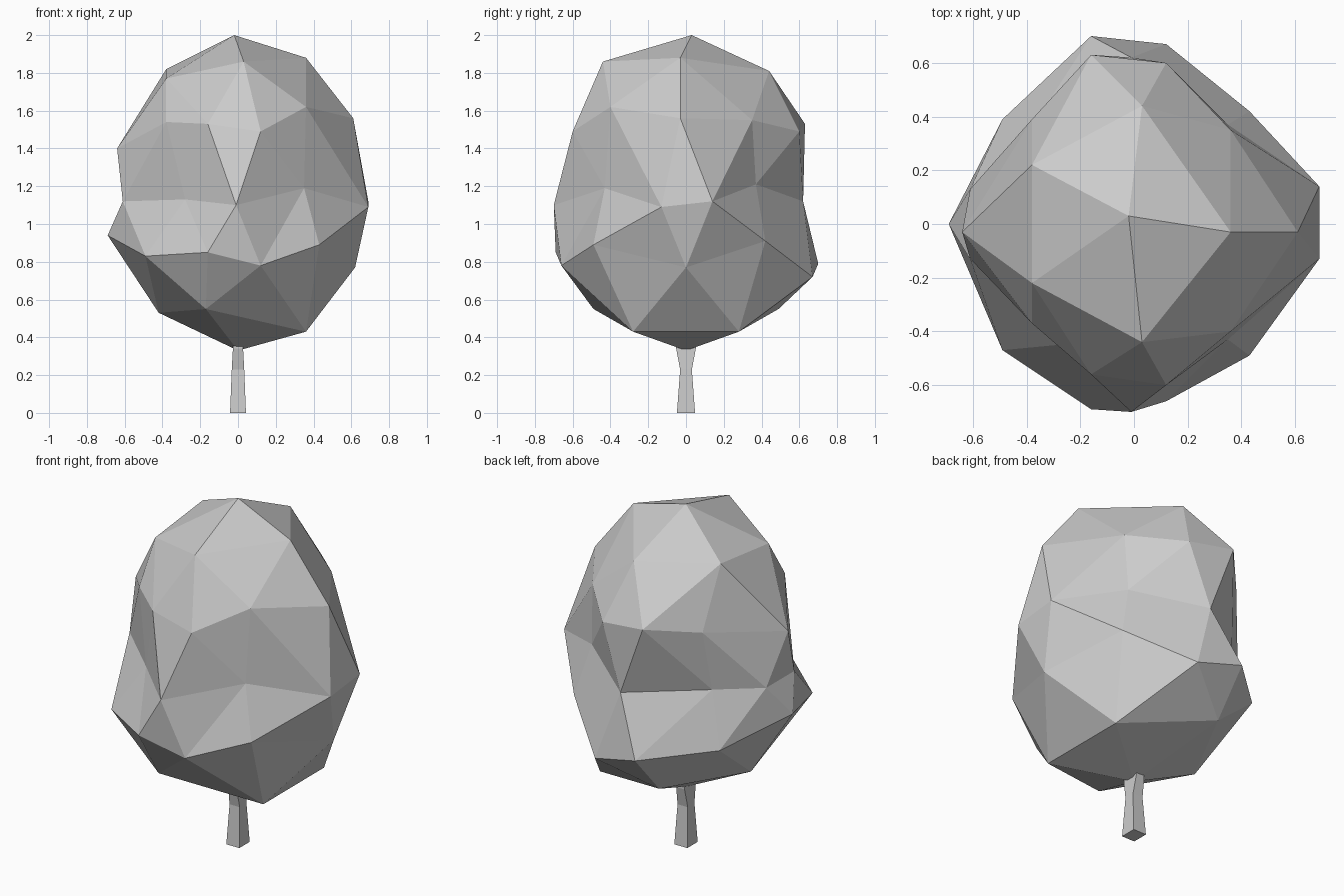
import bpy, bmesh

if "Cube" in bpy.data.objects:
    bpy.data.objects.remove(bpy.data.objects["Cube"])

# Front half of the crown: one row per icosphere ring (top to bottom), left to right
rings = [
    [(-.02, .03, 2.0)],
    [(-.38, -.22, 1.77), (.03, -.44, 1.86), (.36, -.03, 1.88)],
    [(-.64, -.03, 1.40), (-.16, -.56, 1.53), (.36, -.40, 1.62)],
    [(-.38, -.37, 1.54), (.12, -.60, 1.49), (.61, -.03, 1.56)],
    [(-.61, -.13, 1.12), (-.28, -.45, 1.13), (-.01, -.70, 1.10), (.35, -.43, 1.19), (.69, -.13, 1.09)],
    [(-.69, 0, .94), (-.16, -.69, .85), (.43, -.49, .89)],
    [(-.49, -.47, .83), (.12, -.66, .78), (.62, 0, .77)],
    [(-.42, 0, .53), (-.17, -.49, .55), (.36, -.28, .43)],
    [(0, 0, .33)],
]
# Offsets that make the mirrored back half irregular: (ring, index): (dx, dy, dz)
back_nudge = {
    (1, 0): (0, 0, .05), (1, 1): (0, 0, -.05),
    (2, 1): (0, .07, 0), (2, 2): (0, -.05, -.07),
    (3, 0): (0, .02, -.06),
    (4, 1): (-.12, -.12, 0), (4, 2): (0, -.08, .02), (4, 3): (0, -.06, .02), (4, 4): (0, .01, .03),
    (5, 1): (0, .01, -.06), (5, 2): (0, -.07, .02),
    (6, 0): (0, -.08, -.01), (6, 1): (0, .01, -.06),
}


def add_object(name, bm):
    bmesh.ops.recalc_face_normals(bm, faces=bm.faces)
    mesh = bpy.data.meshes.new(name)
    bm.to_mesh(mesh)
    bm.free()
    obj = bpy.data.objects.new(name, mesh)
    bpy.context.collection.objects.link(obj)
    return obj


# Crown: icosphere reshaped ring by ring, mirrored front to back
bm = bmesh.new()
bmesh.ops.create_icosphere(bm, subdivisions=2, radius=1)
levels = {}
for v in bm.verts:
    levels.setdefault(round(v.co.z, 2) + 0.0, []).append(v)
placed = []
for r, z in enumerate(sorted(levels, reverse=True)):
    front = sorted((v for v in levels[z] if v.co.y < .01), key=lambda v: v.co.x)
    for i, (v, p) in enumerate(zip(front, rings[r])):
        placed.append((v, p))
        if v.co.y < -.01:
            mate = min(levels[z], key=lambda w: abs(w.co.x - v.co.x) + abs(w.co.y + v.co.y))
            dx, dy, dz = back_nudge.get((r, i), (0, 0, 0))
            placed.append((mate, (p[0] + dx, -p[1] + dy, p[2] + dz)))
for v, p in placed:
    v.co = p
add_object("crown", bm)

# Trunk: square sections (half width, half depth, height), running into the crown
bm = bmesh.new()
loops = []
for hx, hy, z in [(.042, .048, 0), (.033, .031, .23), (.027, .052, .34), (.027, .05, .42)]:
    loops.append([bm.verts.new((sx * hx, sy * hy, z))
                  for sx, sy in ((-1, -1), (1, -1), (1, 1), (-1, 1))])
for a, b in zip(loops, loops[1:]):
    for i in range(4):
        j = (i + 1) % 4
        bm.faces.new((a[i], a[j], b[j], b[i]))
bm.faces.new(loops[0])
bm.faces.new(loops[-1])
add_object("trunk", bm)
